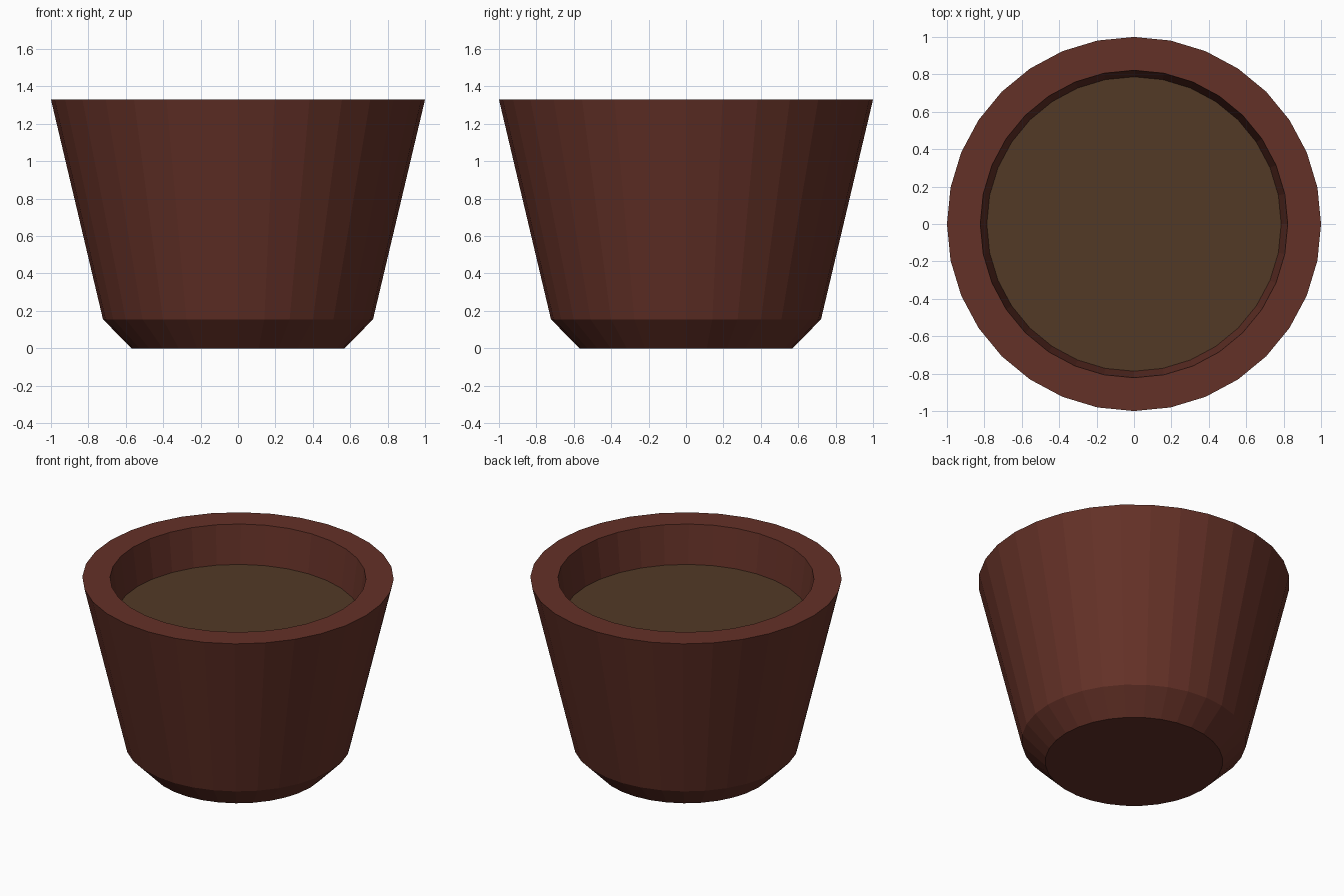
import bpy, bmesh, math

if "Cube" in bpy.data.objects:
    bpy.data.objects.remove(bpy.data.objects["Cube"])

SIDES = 32


def material(name, srgb):
    # Convert 0-255 display values to linear
    lin = [((c / 255 + 0.055) / 1.055) ** 2.4 for c in srgb]
    m = bpy.data.materials.new(name)
    m.diffuse_color = (*lin, 1)
    m.use_nodes = True
    m.node_tree.nodes["Principled BSDF"].inputs["Base Color"].default_value = m.diffuse_color
    return m


def lathe(name, profile, mat, cap_first=False, cap_last=False):
    """Spin a (radius, height) profile around z, with flat faces."""
    bm = bmesh.new()
    rings = []
    for r, z in profile:
        rings.append([bm.verts.new((r * math.cos(2 * math.pi * i / SIDES),
                                    r * math.sin(2 * math.pi * i / SIDES), z))
                      for i in range(SIDES)])
    for a, b in zip(rings, rings[1:]):
        for i in range(SIDES):
            j = (i + 1) % SIDES
            bm.faces.new((a[i], a[j], b[j], b[i]))
    if cap_first:
        bm.faces.new(rings[0][::-1])
    if cap_last:
        bm.faces.new(rings[-1])
    mesh = bpy.data.meshes.new(name)
    bm.to_mesh(mesh)
    bm.free()
    mesh.materials.append(mat)
    ob = bpy.data.objects.new(name, mesh)
    bpy.context.collection.objects.link(ob)
    return ob


terracotta = material("dark terracotta", (100, 49, 39))
earth = material("brown soil", (82, 58, 38))

# Pot: base, chamfered foot, flared wall, flat rim, inner wall
lathe("pot", [(0.57, 0), (0.722, 0.155), (1, 1.33), (0.822, 1.33), (0.787, 1.06)],
      terracotta, cap_first=True)

# Soil surface closing the inside of the pot
lathe("soil", [(0.787, 1.06)], earth, cap_last=True)
